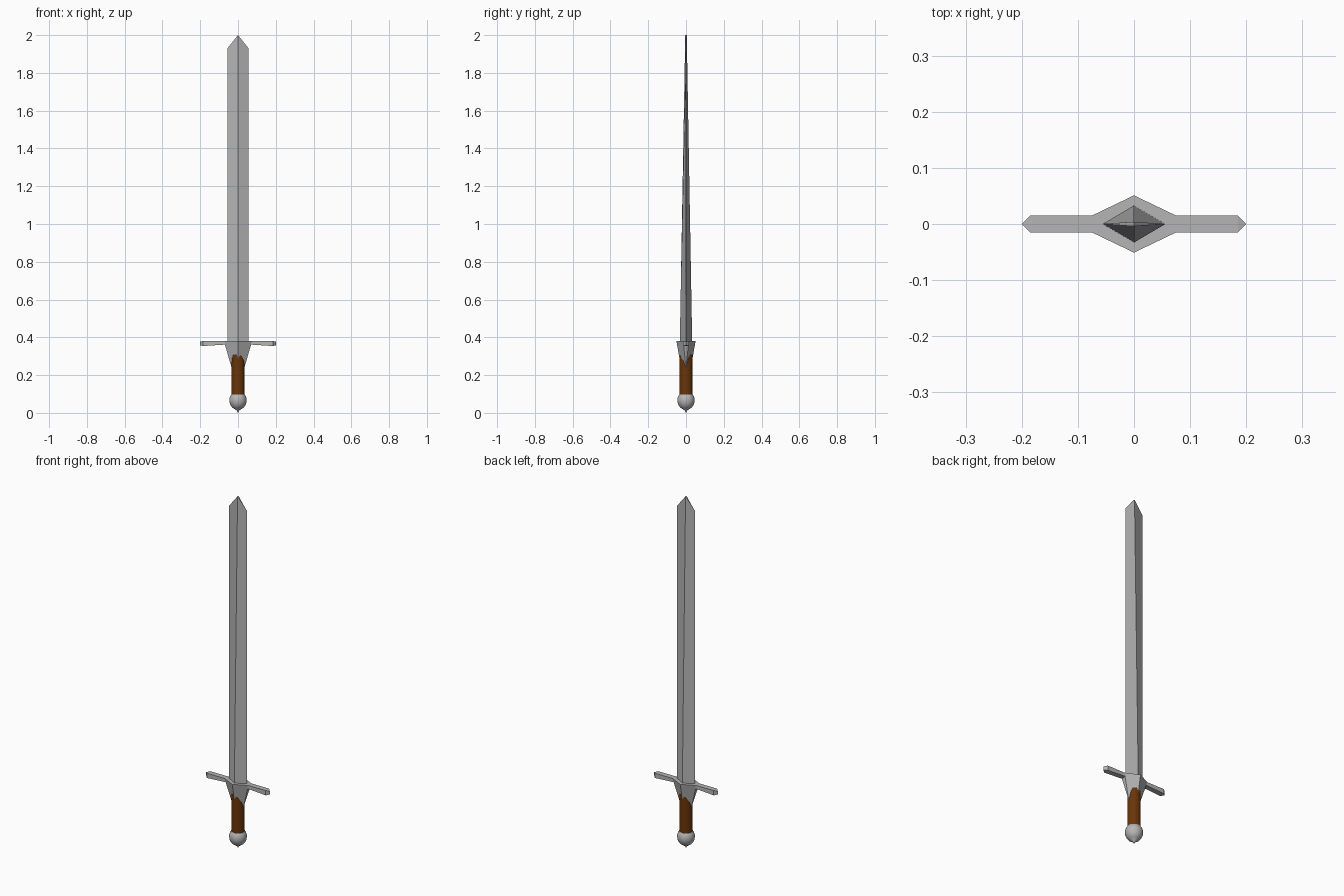
import bpy, bmesh, math

if "Cube" in bpy.data.objects:
    bpy.data.objects.remove(bpy.data.objects["Cube"])


def material(name, color):
    mat = bpy.data.materials.new(name)
    mat.diffuse_color = (*color, 1)
    mat.use_nodes = True
    mat.node_tree.nodes["Principled BSDF"].inputs["Base Color"].default_value = mat.diffuse_color
    return mat


steel = material("steel", (0.46, 0.46, 0.46))
pommel_steel = material("pommel_steel", (0.47, 0.47, 0.47))
brown = material("brown_leather", (0.14, 0.036, 0.003))


def loft(name, rings, mat):
    """Skin a list of equal-length point rings, cap the ends and weld collapsed points."""
    bm = bmesh.new()
    loops = [[bm.verts.new(p) for p in ring] for ring in rings]
    n = len(loops[0])
    for a, b in zip(loops, loops[1:]):
        for i in range(n):
            j = (i + 1) % n
            bm.faces.new((a[i], a[j], b[j], b[i]))
    bm.faces.new(loops[0])
    bm.faces.new(loops[-1])
    bmesh.ops.remove_doubles(bm, verts=bm.verts, dist=0.00005)
    bmesh.ops.recalc_face_normals(bm, faces=bm.faces)
    mesh = bpy.data.meshes.new(name)
    bm.to_mesh(mesh)
    bm.free()
    mesh.materials.append(mat)
    obj = bpy.data.objects.new(name, mesh)
    bpy.context.collection.objects.link(obj)
    return obj


def smooth(obj, angle):
    bpy.ops.object.select_all(action='DESELECT')
    obj.select_set(True)
    bpy.context.view_layer.objects.active = obj
    bpy.ops.object.shade_smooth_by_angle(angle=math.radians(angle))


def diamond(x, y, z_edge, z_ridge):
    return [(x, 0, z_edge), (0, y, z_ridge), (-x, 0, z_edge), (0, -y, z_ridge)]


def circle(r, z, n=32):
    return [(r * math.cos(math.tau * i / n), r * math.sin(math.tau * i / n), z)
            for i in range(n)]


# Blade: diamond section, the ridge runs on to the tip above the cutting edges
loft("blade", [diamond(0.056, 0.033, 0.36, 0.36), diamond(0.056, 0.004, 1.93, 2.0),
               diamond(0, 0, 2.0, 2.0)], steel)


# Guard collar: six-sided block tapering down over the grip
def collar_ring(x, y_side, y_mid, z):
    return [(x, y_side, z), (0, y_mid, z), (-x, y_side, z),
            (-x, -y_side, z), (0, -y_mid, z), (x, -y_side, z)]


loft("guard_collar", [collar_ring(0.034, 0, 0.026, 0.24),
                      collar_ring(0.075, 0.015, 0.051, 0.381)], steel)


# Guard arms: slim bars with pointed ends
def arm_ring(x, y, z0, z1):
    return [(x, -y, z0), (x, y, z0), (x, y, z1), (x, -y, z1)]


for side, label in ((1, "right"), (-1, "left")):
    loft("guard_arm_" + label, [arm_ring(side * 0.06, 0.015, 0.362, 0.381),
                                arm_ring(side * 0.185, 0.015, 0.354, 0.381),
                                arm_ring(side * 0.2, 0, 0.358, 0.377)], steel)

# Grip: brown cylinder
grip = loft("grip", [circle(0.034, 0.09), circle(0.034, 0.31)], brown)
smooth(grip, 30)

# Pommel: ball with a flat top and pointed bottom
profile = [(0.0, 0.0), (0.006, 0.012), (0.03, 0.028), (0.038, 0.038),
           (0.044, 0.052), (0.046, 0.065), (0.045, 0.077), (0.041, 0.089),
           (0.035, 0.098)]
pommel = loft("pommel", [circle(r, z) for r, z in profile], pommel_steel)
smooth(pommel, 35)
